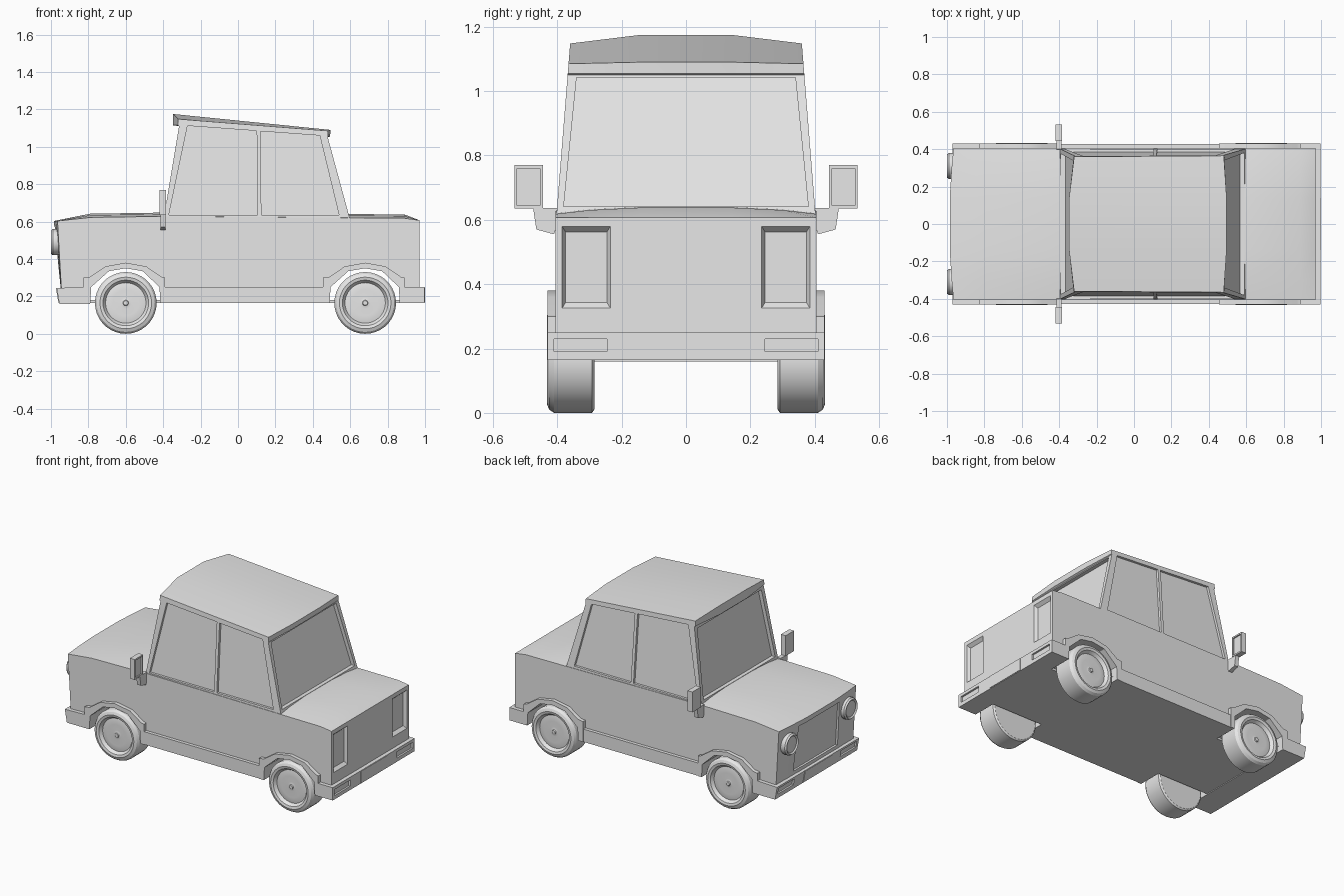
import bpy, bmesh, math

cube = bpy.data.objects.get("Cube")
if cube:
    bpy.data.objects.remove(cube, do_unlink=True)

grey = bpy.data.materials.new("light_grey")
grey.use_nodes = True
grey.diffuse_color = (0.8, 0.8, 0.8, 1)
grey.node_tree.nodes["Principled BSDF"].inputs["Base Color"].default_value = (0.8, 0.8, 0.8, 1)


def loft(name, rings):
    """Closed solid through rings of equal point count."""
    bm = bmesh.new()
    loops = [[bm.verts.new(p) for p in ring] for ring in rings]
    n = len(loops[0])
    for a, b in zip(loops, loops[1:]):
        for i in range(n):
            j = (i + 1) % n
            bm.faces.new((a[i], a[j], b[j], b[i]))
    bm.faces.new(loops[0])
    bm.faces.new(loops[-1])
    bmesh.ops.recalc_face_normals(bm, faces=bm.faces)
    mesh = bpy.data.meshes.new(name)
    bm.to_mesh(mesh)
    bm.free()
    mesh.materials.append(grey)
    obj = bpy.data.objects.new(name, mesh)
    bpy.context.collection.objects.link(obj)
    return obj


def side_prism(name, outline, y0, y1):
    return loft(name, [[(x, y, z) for x, z in outline] for y in (y0, y1)])


def box(name, x0, x1, y0, y1, z0, z1):
    return side_prism(name, [(x0, z0), (x1, z0), (x1, z1), (x0, z1)], y0, y1)


def lathe(name, profile, place, steps=32):
    """Solid of revolution: place(axial, u, v) gives the position."""
    angles = [2 * math.pi * i / steps for i in range(steps)]
    return loft(name, [[place(a, r * math.cos(t), r * math.sin(t)) for t in angles]
                       for a, r in profile])


def cut(obj, cutter):
    cutter.hide_render = True
    mod = obj.modifiers.new("cut", 'BOOLEAN')
    mod.operation = 'DIFFERENCE'
    mod.solver = 'EXACT'
    mod.object = cutter
    bpy.context.view_layer.objects.active = obj
    bpy.ops.object.modifier_apply(modifier=mod.name)
    bpy.data.objects.remove(cutter, do_unlink=True)


def end_recess(obj, outline, surface, out, depth, shrink=1.0):
    """Recess a (y, z) outline into an end surface x = surface(z); out is -1 or 1."""
    cy = sum(p[0] for p in outline) / len(outline)
    cz = sum(p[1] for p in outline) / len(outline)
    inner = [(cy + (y - cy) * shrink, cz + (z - cz) * shrink) for y, z in outline]
    cut(obj, loft("recess_cutter", [
        [(surface(z) + out * 0.05, y, z) for y, z in outline],
        [(surface(z) + out * 0.0005, y, z) for y, z in outline],
        [(surface(z) - out * depth, y, z) for y, z in inner]]))


def rect(y0, y1, z0, z1):
    return [(y0, z0), (y1, z0), (y1, z1), (y0, z1)]


# Lower body with crowned hood and boot lid
def body_ring(y, crown, nose):
    return [(x, y, z) for x, z in [
        (-0.94, 0.165), (-0.965 - nose, 0.603), (-0.79, 0.622 + crown), (-0.4, 0.628 + crown),
        (0.6, 0.62 + crown), (0.89, 0.618 + crown), (0.97, 0.607), (0.97, 0.165)]]


half = [(0.405, 0, 0), (0.3, 0.012, 0.01), (0.14, 0.02, 0.02)]
body = loft("body", [body_ring(-y, c, n) for y, c, n in half] +
            [body_ring(y, c, n) for y, c, n in reversed(half)])

# Wheel arches, sills and flares
ARCH = [(-0.19, 0.165), (-0.185, 0.25), (-0.09, 0.335), (0, 0.35),
        (0.09, 0.335), (0.18, 0.25), (0.185, 0.165)]
FLARE = [(0.21, 0.165), (0.21, 0.3), (0.19, 0.305), (0.11, 0.36), (0, 0.38),
         (-0.11, 0.36), (-0.19, 0.305), (-0.225, 0.3), (-0.225, 0.165)]
AXLES = {"front": -0.6, "rear": 0.68}
for end, cx in AXLES.items():
    through = [(cx + x, max(z, 0.18)) for x, z in ARCH]
    cut(body, side_prism("arch_cutter", through, -0.5, 0.5))
    for s in (-1, 1):
        cut(body, box("floor_cutter", cx - 0.19, cx + 0.185, s * 0.27, s * 0.5, 0.1, 0.2))
        outline = [(cx + x, z) for x, z in ARCH + FLARE]
        side_prism(end + "_flare", outline, s * 0.395, s * 0.43)
for s in (-1, 1):
    box("sill", -0.4, 0.48, s * 0.395, s * 0.427, 0.165, 0.25)

# Grille and tail lamp recesses
front_face = lambda z: -0.94 - 0.045 * (z - 0.165) / 0.438
end_recess(body, [(-0.23, 0.27), (0.23, 0.27), (0.21, 0.57), (-0.21, 0.57)],
           front_face, -1, 0.015)
for s in (-1, 1):
    end_recess(body, rect(s * 0.235, s * 0.385, 0.325, 0.58), lambda z: 0.97, 1, 0.02, 0.86)

# Bumpers with lamp recesses and a centre plate
front_bumper = side_prism("front_bumper", [(-0.79, 0.16), (-0.955, 0.16), (-0.97, 0.245),
                                           (-0.79, 0.25)], -0.43, 0.43)
rear_bumper = box("rear_bumper", 0.87, 0.996, -0.43, 0.43, 0.165, 0.25)
bumper_front = lambda z: -0.955 - 0.015 * (z - 0.16) / 0.085
for s in (-1, 1):
    lamp = rect(s * 0.245, s * 0.41, 0.19, 0.23)
    end_recess(rear_bumper, lamp, lambda z: 0.996, 1, 0.012)
    end_recess(front_bumper, lamp, bumper_front, -1, 0.012)
box("rear_plate", 0.992, 1.0, -0.14, 0.14, 0.168, 0.248)
loft("front_plate", [[(bumper_front(z) + d, y, z) for y, z in rect(-0.14, 0.14, 0.165, 0.242)]
                     for d in (-0.004, 0.004)])


# Cabin with a bowed roof and front visor
def side_y(z):
    return 0.403 - 0.08 * (z - 0.61)


PILLAR = [(-0.4, 0.6), (-0.315, 1.11), (-0.322, 1.115), (-0.32, 1.148),
          (0.48, 1.085), (0.482, 1.055), (0.48, 1.05), (0.602, 0.6)]
CENTRE = [(-0.4, 0.6), (-0.315, 1.11), (-0.347, 1.115), (-0.347, 1.175),
          (0.495, 1.09), (0.492, 1.055), (0.48, 1.05), (0.602, 0.6)]
cabin = loft("cabin", [[(x, f * side_y(z), z) for x, z in outline]
                       for f, outline in ((-1, PILLAR), (-0.39, CENTRE),
                                          (0.39, CENTRE), (1, PILLAR))])

# Window recesses
WINDOWS = [[(-0.37, 0.635), (0.105, 0.635), (0.1, 1.085), (-0.27, 1.112)],
           [(0.125, 0.635), (0.54, 0.635), (0.437, 1.06), (0.12, 1.083)]]
for s in (-1, 1):
    for outline in WINDOWS:
        cut(cabin, loft("window_cutter", [[(x, s * (side_y(z) + d), z) for x, z in outline]
                                          for d in (0.05, -0.016)]))
end_recess(cabin, [(-0.375, 0.65), (0.375, 0.65), (0.335, 1.09), (-0.335, 1.09)],
           lambda z: -0.4 + 0.085 * (z - 0.6) / 0.51, -1, 0.025)
end_recess(cabin, [(-0.38, 0.642), (0.38, 0.642), (0.34, 1.042), (-0.34, 1.042)],
           lambda z: 0.602 - 0.122 * (z - 0.6) / 0.45, 1, 0.025)

# Wheels
TYRE = [(0.285, 0.02), (0.285, 0.155), (0.292, 0.165), (0.41, 0.165), (0.425, 0.155),
        (0.432, 0.138), (0.428, 0.122), (0.415, 0.113), (0.408, 0.108), (0.415, 0.07),
        (0.408, 0.03), (0.412, 0.015), (0.418, 0.012), (0.418, 0.002)]
for end, cx in AXLES.items():
    for s in (-1, 1):
        lathe(end + "_wheel", TYRE, lambda a, u, v: (cx + u, s * a, 0.165 + v), 36)

# Headlights
LAMP = [(-0.94, 0.06), (-0.965, 0.07), (-0.99, 0.07), (-1.0, 0.062),
        (-0.992, 0.052), (-0.996, 0.002)]
for s in (-1, 1):
    lathe("headlight", LAMP, lambda a, u, v: (a, s * 0.31 + u, 0.49 + v), 24)

# Door mirrors
STALK = [(0.395, 0.6), (0.41, 0.555), (0.465, 0.57), (0.475, 0.636), (0.45, 0.636),
         (0.4, 0.636)]
for s in (-1, 1):
    loft("mirror_stalk", [[(x, s * y, z) for y, z in STALK] for x in (-0.415, -0.388)])
    mirror = box("mirror", -0.42, -0.385, s * 0.445, s * 0.533, 0.635, 0.77)
    end_recess(mirror, rect(s * 0.453, s * 0.525, 0.645, 0.76), lambda z: -0.385, 1, 0.008)

# Smooth the gentle curves, keep edges crisp
bpy.ops.object.select_all(action='DESELECT')
for obj in bpy.context.collection.objects:
    if obj.type == 'MESH' and grey.name in obj.data.materials:
        obj.select_set(True)
        bpy.context.view_layer.objects.active = obj
bpy.ops.object.shade_smooth_by_angle(angle=math.radians(30))
